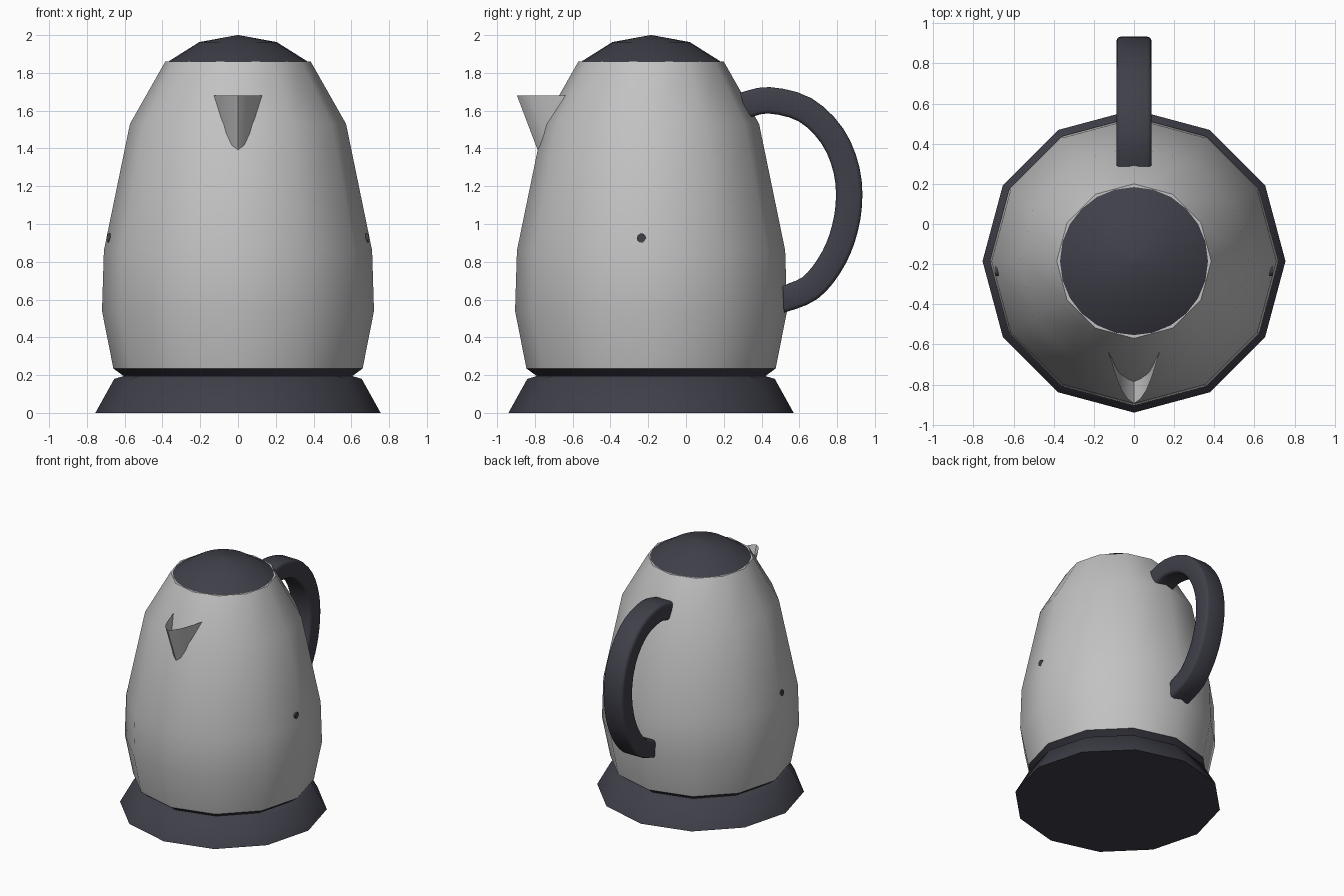
import bpy, bmesh, math
from mathutils import Vector

if "Cube" in bpy.data.objects:
    bpy.data.objects.remove(bpy.data.objects["Cube"])

CY = -0.185  # y of the kettle's vertical axis


def material(name, rgb):
    m = bpy.data.materials.new(name)
    m.diffuse_color = (*rgb, 1)
    m.use_nodes = True
    m.node_tree.nodes["Principled BSDF"].inputs["Base Color"].default_value = m.diffuse_color
    return m


steel = material("brushed grey", (0.54, 0.54, 0.54))
dark = material("dark plastic", (0.05, 0.05, 0.068))


def finish(name, bm, mat, angle=45):
    me = bpy.data.meshes.new(name)
    bmesh.ops.recalc_face_normals(bm, faces=bm.faces)
    bm.to_mesh(me)
    bm.free()
    ob = bpy.data.objects.new(name, me)
    bpy.context.collection.objects.link(ob)
    me.materials.append(mat)
    bpy.ops.object.select_all(action='DESELECT')
    ob.select_set(True)
    bpy.context.view_layer.objects.active = ob
    bpy.ops.object.shade_smooth_by_angle(angle=math.radians(angle))
    return ob


def skin(bm, rings, closed=True):
    for a, b in zip(rings, rings[1:]):
        n = len(a)
        for i in range(n if closed else n - 1):
            j = (i + 1) % n
            bm.faces.new((a[i], a[j], b[j], b[i]))


def lathe(name, profile, sides, mat):
    bm = bmesh.new()
    rings = []
    for r, z in profile:
        rings.append([bm.verts.new((r * math.cos(2 * math.pi * i / sides),
                                    CY + r * math.sin(2 * math.pi * i / sides), z))
                      for i in range(sides)])
    skin(bm, rings)
    bm.faces.new(rings[0])
    bm.faces.new(rings[-1])
    bmesh.ops.remove_doubles(bm, verts=bm.verts, dist=0.0001)
    return finish(name, bm, mat)


# Body, base and lid
lathe("base", [(0.755, 0), (0.655, 0.18), (0.605, 0.195), (0.66, 0.235)], 12, dark)
lathe("body", [(0.66, 0.236), (0.72, 0.54), (0.71, 0.86), (0.572, 1.53), (0.385, 1.86)], 12, steel)
lathe("lid", [(0.372, 1.858), (0.205, 1.963), (0.004, 2.0)], 24, dark)

# Spout: open curved V sheet running down into the body
half = [(0, -0.895), (0.032, -0.872), (0.062, -0.828), (0.088, -0.765), (0.108, -0.70), (0.128, -0.635)]
rim = [(-x, y) for x, y in half[:0:-1]] + half
bm = bmesh.new()
top = [bm.verts.new((x, y, 1.68)) for x, y in rim]
low = [bm.verts.new((x, y + 0.118, 1.37)) for x, y in rim]
skin(bm, [top, low], closed=False)
finish("spout", bm, steel)

# Handle: rounded strap swept along a smooth path in the y-z plane
pts = [Vector(p) for p in [(0.305, 1.628), (0.44, 1.655), (0.63, 1.605), (0.775, 1.465), (0.85, 1.285),
                           (0.862, 1.10), (0.825, 0.92), (0.755, 0.775), (0.655, 0.66), (0.515, 0.60)]]
path = []
ext = [2 * pts[0] - pts[1]] + pts + [2 * pts[-1] - pts[-2]]
for k in range(1, len(ext) - 2):  # Catmull-Rom subdivision
    a, b, c, d = ext[k - 1:k + 3]
    for t in (0, 1 / 3, 2 / 3):
        path.append(0.5 * (2 * b + (c - a) * t + (2 * a - 5 * b + 4 * c - d) * t * t
                           + (3 * b - a - 3 * c + d) * t ** 3))
path.append(pts[-1])
W, T, R = 0.087, 0.07, 0.02
section = []
for sx, sy, a0 in [(1, 1, 0), (-1, 1, 90), (-1, -1, 180), (1, -1, 270)]:
    for k in range(3):
        a = math.radians(a0 + 45 * k)
        section.append((sx * (W - R) + R * math.cos(a), sy * (T - R) + R * math.sin(a)))
bm = bmesh.new()
rings = []
for k, p in enumerate(path):
    tan = (path[min(k + 1, len(path) - 1)] - path[max(k - 1, 0)]).normalized()
    if k == len(path) - 1:
        tan = Vector((-1, -0.05)).normalized()  # upright lower end
    n = Vector((-tan.y, tan.x))
    rings.append([bm.verts.new((u, p.x + n.x * v, p.y + n.y * v)) for u, v in section])
skin(bm, rings)
bm.faces.new(rings[0])
bm.faces.new(rings[-1])
finish("handle", bm, dark, 50)

# Small round studs on both sides
for side, label in ((1, "right"), (-1, "left")):
    bm = bmesh.new()
    ends = []
    for x in (0.64, 0.69):
        ends.append([bm.verts.new((side * x, -0.235 + 0.025 * math.cos(i * math.pi / 5),
                                   0.925 + 0.025 * math.sin(i * math.pi / 5))) for i in range(10)])
    skin(bm, ends)
    for e in ends:
        bm.faces.new(e)
    finish("stud_" + label, bm, dark)
